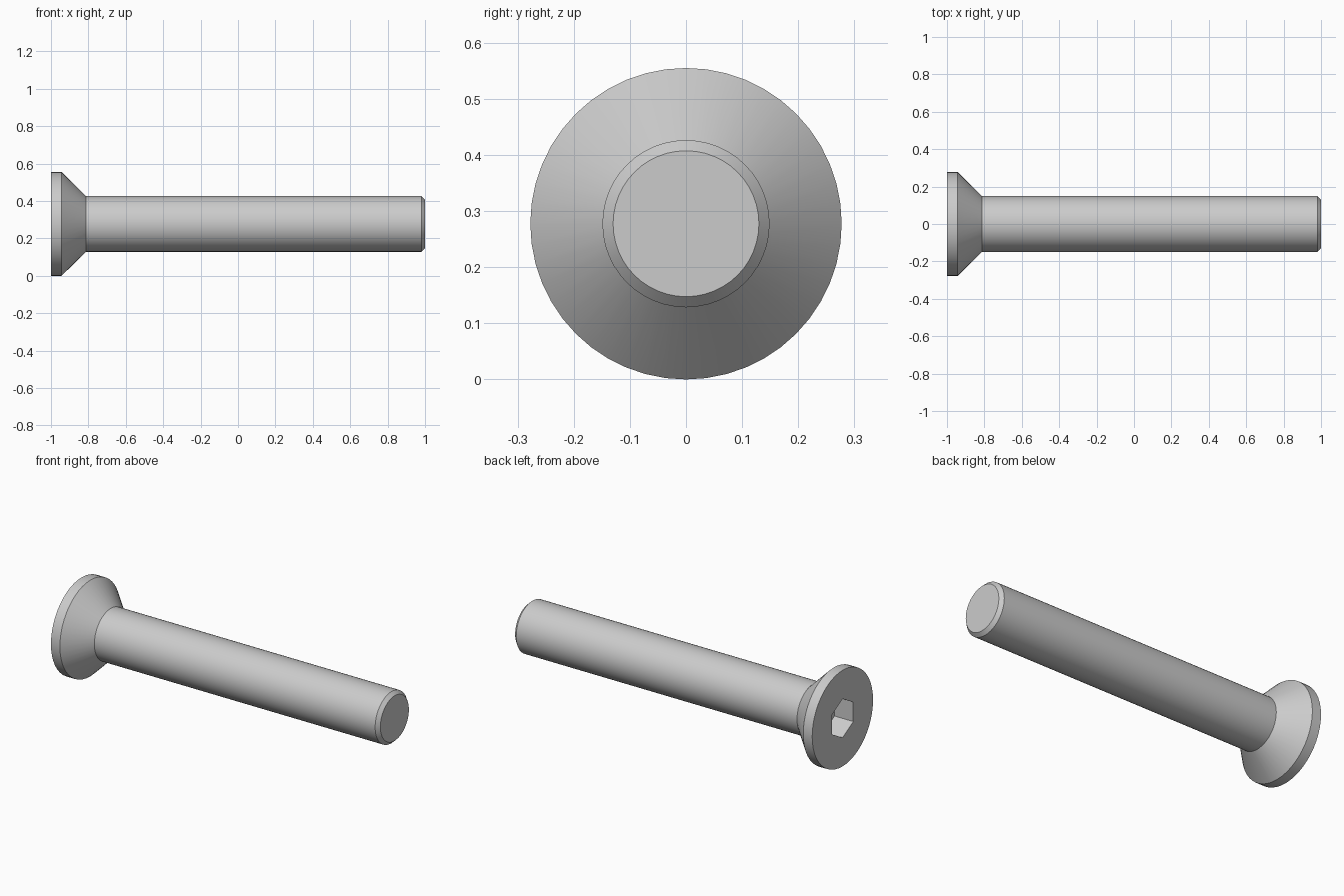
import bpy
import bmesh
from math import cos, sin, pi, radians

cube = bpy.data.objects.get("Cube")
if cube:
    bpy.data.objects.remove(cube, do_unlink=True)

SIDES = 48
AXIS_Z = 0.2775
FLAT = 0.097          # centre to flat of the hex socket

# Plain steel colour
steel = bpy.data.materials.new("light_grey_steel")
steel.use_nodes = True
grey = (0.6, 0.6, 0.6, 1)
steel.diffuse_color = grey
steel.node_tree.nodes["Principled BSDF"].inputs["Base Color"].default_value = grey


def ring(bm, x, radius, hexagonal=False):
    """Ring of vertices around the bolt axis, round or hexagonal."""
    verts = []
    for i in range(SIDES):
        a = 2 * pi * i / SIDES
        r = radius
        if hexagonal:
            r = radius / cos(a % (pi / 3) - pi / 6)
        verts.append(bm.verts.new((x, r * sin(a), AXIS_Z + r * cos(a))))
    return verts


# Lathe profile from the socket floor, over the head, to the shank tip
profile = [
    (-0.88, 0.08, False),      # drilled hole edge in the socket floor
    (-0.88, FLAT, True),       # socket floor
    (-1.0, FLAT, True),        # socket mouth
    (-1.0, 0.2775, False),     # head face
    (-0.943, 0.2775, False),   # head rim
    (-0.813, 0.149, False),    # countersink cone
    (0.98, 0.149, False),      # shank
    (1.0, 0.13, False),        # tip chamfer
]

bm = bmesh.new()
rings = [ring(bm, *p) for p in profile]
for a, b in zip(rings, rings[1:]):
    for i in range(SIDES):
        j = (i + 1) % SIDES
        bm.faces.new((a[i], a[j], b[j], b[i]))
bm.faces.new(rings[-1])

# Conical bottom of the drilled hole
point = bm.verts.new((-0.84, 0, AXIS_Z))
for i in range(SIDES):
    bm.faces.new((point, rings[0][(i + 1) % SIDES], rings[0][i]))
bmesh.ops.recalc_face_normals(bm, faces=bm.faces[:])

mesh = bpy.data.meshes.new("countersunk_bolt")
bm.to_mesh(mesh)
bm.free()
mesh.materials.append(steel)
bolt = bpy.data.objects.new("countersunk_bolt", mesh)
bpy.context.collection.objects.link(bolt)

# Smooth round surfaces with crisp edges
bpy.ops.object.select_all(action="DESELECT")
bolt.select_set(True)
bpy.context.view_layer.objects.active = bolt
bpy.ops.object.shade_smooth_by_angle(angle=radians(30))
